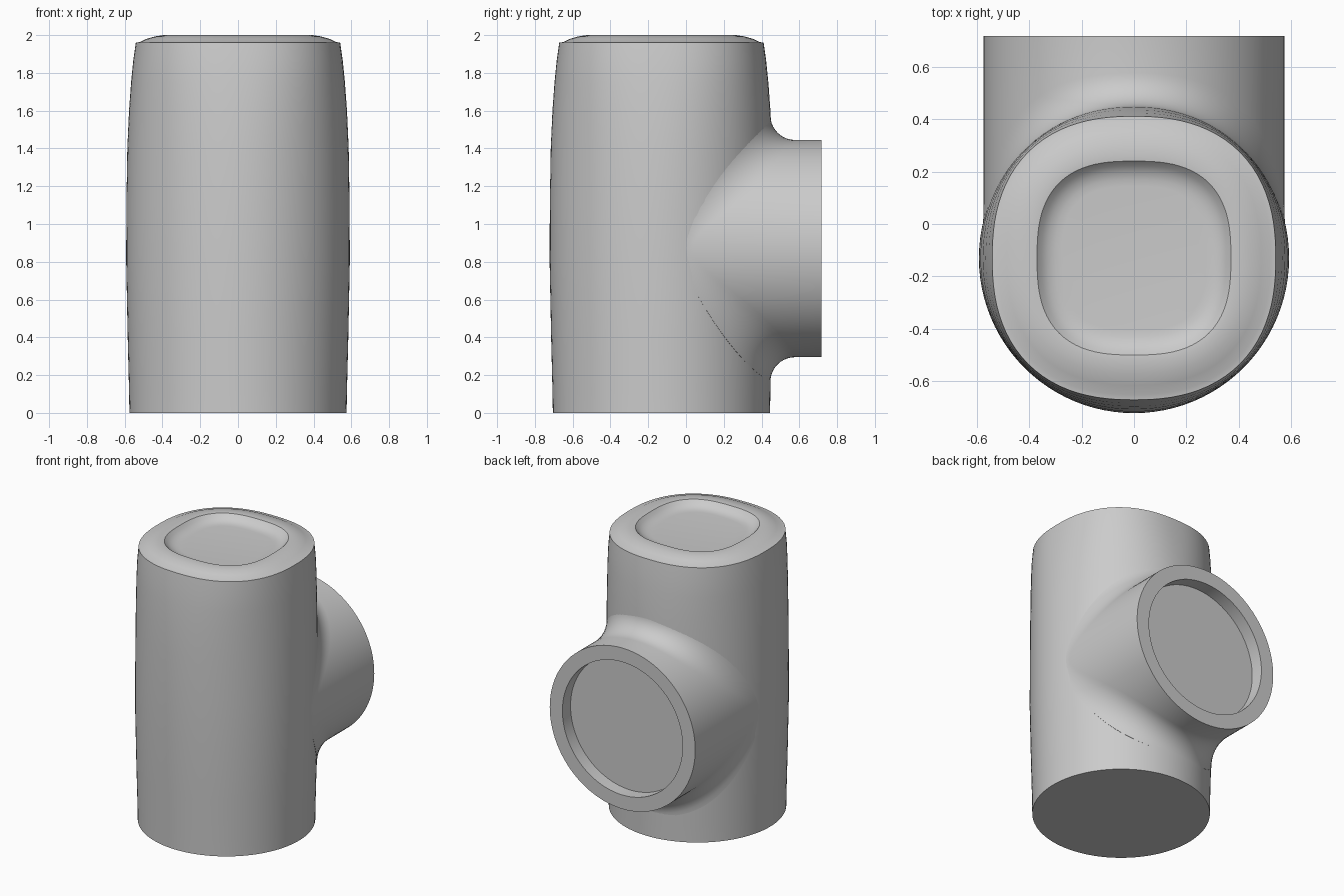
import bpy, bmesh
from math import sin, cos, pi, sqrt, radians
from mathutils import Vector

if "Cube" in bpy.data.objects:
    bpy.data.objects.remove(bpy.data.objects["Cube"])

CY = -0.13      # body axis (y)
CZ = 0.87       # side branch axis (z)
R = 0.575       # branch radius
N = 96


def superellipse(z, r, n):
    pts = []
    for i in range(N):
        c, s = cos(2 * pi * i / N), sin(2 * pi * i / N)
        k = r / (abs(c) ** n + abs(s) ** n) ** (1 / n)
        pts.append(Vector((k * c, CY + k * s, z)))
    return pts


def loft(name, rings, cap_start, cap_end):
    bm = bmesh.new()
    vr = [[bm.verts.new(p) for p in ring] for ring in rings]
    for a, b in zip(vr, vr[1:]):
        for i in range(N):
            j = (i + 1) % N
            bm.faces.new((a[i], a[j], b[j], b[i]))
    if cap_start:
        bm.faces.new(vr[0][::-1])
    if cap_end:
        bm.faces.new(vr[-1])
    me = bpy.data.meshes.new(name)
    bm.to_mesh(me)
    bm.free()
    ob = bpy.data.objects.new(name, me)
    bpy.context.collection.objects.link(ob)
    bpy.ops.object.select_all(action='DESELECT')
    ob.select_set(True)
    bpy.context.view_layer.objects.active = ob
    bpy.ops.object.shade_smooth_by_angle(angle=radians(30))
    return ob


# Body: bulging wall, small ledge, domed rim and dished top (z, radius, squareness)
profile = [(0, .575, 2), (.12, .577, 2), (.4, .584, 2), (.8, .592, 2), (1.1, .591, 2),
           (1.4, .586, 2.03), (1.6, .577, 2.1), (1.75, .566, 2.2), (1.87, .554, 2.3),
           (1.96, .541, 2.38), (1.963, .521, 2.38), (1.98, .485, 2.4), (1.993, .44, 2.5),
           (2.0, .395, 2.6), (1.998, .37, 2.7), (1.978, .352, 2.7), (1.962, .328, 2.75),
           (1.954, .30, 2.8), (1.952, .275, 2.8)]
loft("body", [superellipse(*p) for p in profile], True, True)

# Side branch: rolling-ball fillet into the body, straight pipe, recessed mouth
STEPS = 10
columns = []
for i in range(N):
    a = -2 * pi * i / N
    c, s = cos(a), sin(a)
    f = 0.13 + 0.2 * c * c              # fillet grows towards the flanks
    rb = 0.577 + 0.013 * c * c
    x = (R + f) * c
    dy = sqrt(max((rb + f) ** 2 - x * x, 0))
    centre = Vector((x, CY + dy, CZ + (R + f) * s))
    n_pipe = Vector((-c, 0, -s))
    n_body = Vector((-x, -dy, 0)).normalized()
    col = [centre + n_body * (f + 0.04)]
    for k in range(STEPS + 1):
        t = k / STEPS
        n = (n_body * cos(t * pi / 2) + n_pipe * sin(t * pi / 2)).normalized()
        col.append(centre + n * f)
    for r, y in ((R, .717), (.475, .717), (.475, .625)):
        col.append(Vector((r * c, y, CZ + r * s)))
    columns.append(col)
loft("side_branch", list(zip(*columns)), False, True)
